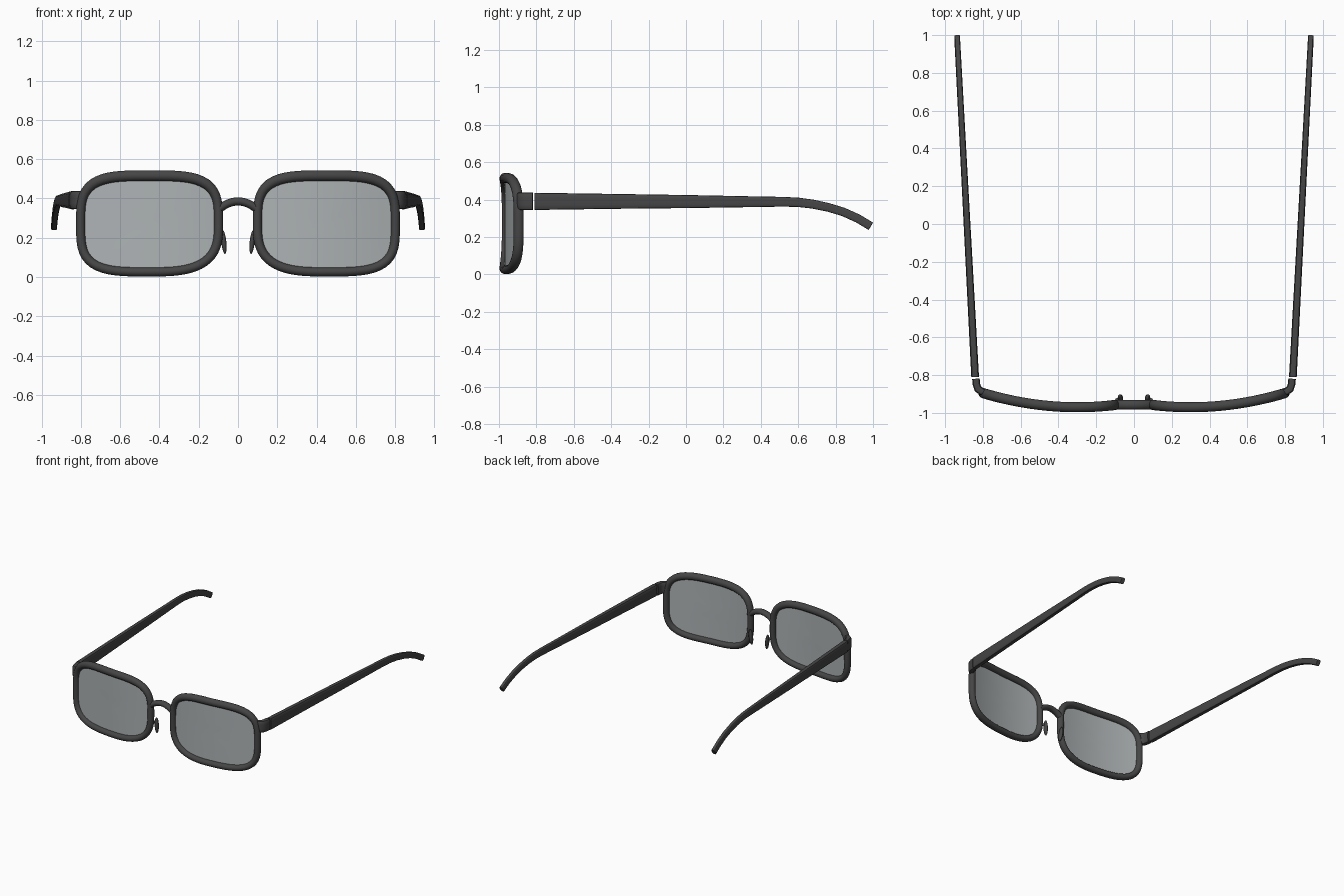
import bpy, bmesh, math
from mathutils import Vector

cube = bpy.data.objects.get("Cube")
if cube:
    bpy.data.objects.remove(cube, do_unlink=True)


def material(name, rgb, alpha=1.0):
    m = bpy.data.materials.new(name)
    m.use_nodes = True
    m.diffuse_color = (*rgb, alpha)
    shader = next(n for n in m.node_tree.nodes if n.type == 'BSDF_PRINCIPLED')
    shader.inputs["Base Color"].default_value = (*rgb, 1.0)
    shader.inputs["Alpha"].default_value = alpha
    return m


FRAME = material("charcoal frame", (0.06, 0.06, 0.06))
GLASS = material("grey lens", (0.42, 0.45, 0.46), 0.6)


def finish(name, bm, mat):
    bmesh.ops.recalc_face_normals(bm, faces=bm.faces)
    mesh = bpy.data.meshes.new(name)
    bm.to_mesh(mesh)
    bm.free()
    mesh.materials.append(mat)
    mesh.shade_smooth()
    mesh.set_sharp_from_angle(angle=math.radians(38))
    obj = bpy.data.objects.new(name, mesh)
    bpy.context.collection.objects.link(obj)
    return obj


def superellipse(angle, power):
    c, s = math.cos(angle), math.sin(angle)
    r = (abs(c) ** power + abs(s) ** power) ** (-1 / power)
    return c * r, s * r


def sweep(name, stations, ref, power=2, sides=16, closed=False):
    """Loft a section along (point, radius along ref, radius across) stations."""
    bm = bmesh.new()
    ref, n = Vector(ref), len(stations)
    pts = [Vector(s[0]) for s in stations]
    rings = []
    for i, (_, ra, rb) in enumerate(stations):
        before = pts[i - 1] if closed or i else pts[0]
        after = pts[(i + 1) % n] if closed or i < n - 1 else pts[i]
        t = (after - before).normalized()
        a = (ref - t * ref.dot(t)).normalized()
        b = t.cross(a)
        ring = []
        for k in range(sides):
            u, v = superellipse(math.tau * (k + 0.5) / sides, power)
            ring.append(bm.verts.new(pts[i] + a * u * ra + b * v * rb))
        rings.append(ring)
    for i in range(n if closed else n - 1):
        p, q = rings[i], rings[(i + 1) % n]
        for k in range(sides):
            j = (k + 1) % sides
            bm.faces.new((p[k], p[j], q[j], q[k]))
    if not closed:
        bm.faces.new(rings[0])
        bm.faces.new(rings[-1])
    return finish(name, bm, FRAME)


def wrap(x):
    """Depth of the curved front at a distance x from the middle."""
    return -0.97 + 0.3 * (x - 0.3) ** 2


def outline(side, scale=1.0, count=80):
    """Rounded rectangular eye shape, softer at the lower inner corner."""
    pts = []
    for i in range(count):
        ang = math.tau * i / count
        inner_low = math.cos(ang) < 0 and math.sin(ang) < 0
        u, v = superellipse(ang, 3.0 if inner_low else 3.6)
        x = 0.45 + 0.351 * u * scale
        pts.append(Vector((side * x, wrap(x), 0.271 + 0.245 * v * scale)))
    return pts


def lens(name, side):
    bm = bmesh.new()
    rings = [[bm.verts.new(p) for p in outline(side, s)]
             for s in (0.2, 0.4, 0.6, 0.8, 1.0)]
    centre = bm.verts.new((side * 0.45, wrap(0.45), 0.271))
    count = len(rings[0])
    for i in range(count):
        j = (i + 1) % count
        bm.faces.new((centre, rings[0][i], rings[0][j]))
        for p, q in zip(rings, rings[1:]):
            bm.faces.new((p[i], q[i], q[j], p[j]))
    return finish(name, bm, GLASS)


for label, side in (("left", 1), ("right", -1)):
    # Rim, a little heavier along the brow
    rim = [(p, 0.027, 0.0235 + 0.004 * max(0, min(1, (p.z - 0.4) / 0.1)))
           for p in outline(side)]
    sweep(label + "_rim", rim, (0, 1, 0), closed=True)
    lens(label + "_lens", side)

    # Corner piece wrapping back towards the hinge
    corner = [((0.785, -0.893), 0.012), ((0.808, -0.886), 0.02),
              ((0.826, -0.873), 0.021), ((0.834, -0.85), 0.02),
              ((0.837, -0.819), 0.02)]
    sweep(label + "_corner_piece",
          [((side * x, y, 0.392), 0.046, r) for (x, y), r in corner],
          (0, 0, 1), power=5, sides=24)

    # Temple arm tapering back and curving down behind the ear
    arm = [(-0.81, 0.391, 0.046), (-0.4, 0.391, 0.04), (0, 0.39, 0.035),
           (0.4, 0.389, 0.028), (0.52, 0.389, 0.026), (0.6, 0.386, 0.025),
           (0.68, 0.376, 0.024), (0.76, 0.359, 0.023), (0.84, 0.335, 0.023),
           (0.92, 0.299, 0.023), (0.988, 0.258, 0.023)]
    sweep(label + "_temple",
          [((side * (0.884 + 0.053 * y), y, z), 0.018 - 0.003 * y, h)
           for y, z, h in arm], (1, 0, 0), power=5, sides=24)

    # Nose pad: slim rounded leaf behind the rim, with a short stem
    pad = []
    for i in range(13):
        f = -math.cos(math.pi * i / 12) * 0.995
        w = math.sqrt(1 - f * f)
        pad.append(((side * (0.072 + 0.006 * f), -0.922 + 0.004 * f,
                     0.178 + 0.06 * f), 0.013 * w, 0.02 * w))
    sweep(label + "_nose_pad", pad, (1, 0, 0))
    stem = [((side * 0.1, -0.955, 0.215), 0.01, 0.01),
            ((side * 0.09, -0.932, 0.205), 0.01, 0.01),
            ((side * 0.074, -0.92, 0.19), 0.008, 0.008)]
    sweep(label + "_pad_stem", stem, (0, 0, 1), sides=10)

# Arched bridge between the rims
bridge = []
for i in range(17):
    x = -0.105 + 0.21 * i / 16
    bridge.append(((x, -0.957, 0.385 - 4.2 * x * x), 0.026, 0.021))
sweep("bridge", bridge, (0, 1, 0))
